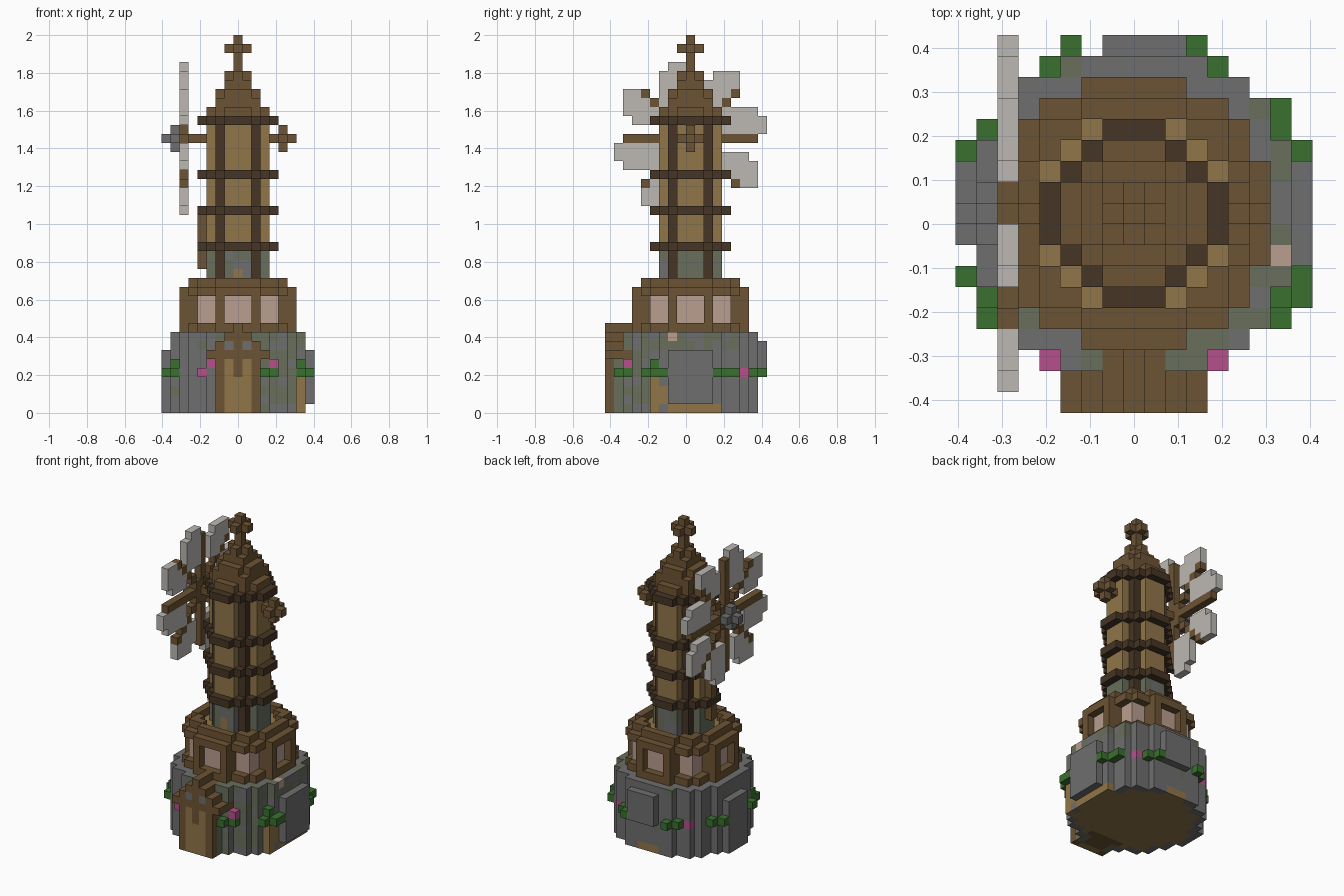
import bpy, bmesh, random
from mathutils import Vector

cube = bpy.data.objects.get("Cube")
if cube:
    bpy.data.objects.remove(cube)

random.seed(4)
V = 2 / 42            # block size
R = range


def srgb(c):
    return tuple((x / 255 / 12.92) if x < 11 else ((x / 255 + .055) / 1.055) ** 2.4 for x in c)


COLORS = {
    "wood": (108, 83, 51), "dark_timber": (70, 53, 36), "plaster": (145, 118, 73),
    "stone": (110, 110, 110), "mossy_stone": (104, 110, 92), "sailcloth": (188, 185, 180),
    "window_pink": (186, 157, 143), "leaf": (57, 112, 46), "blossom": (182, 80, 140),
}
MATS = {}
for name, rgb in COLORS.items():
    m = bpy.data.materials.new(name)
    m.use_nodes = True
    col = (*srgb(rgb), 1)
    m.diffuse_color = col
    bsdf = m.node_tree.nodes["Principled BSDF"]
    bsdf.inputs["Base Color"].default_value = col
    bsdf.inputs["Roughness"].default_value = 0.9
    MATS[name] = m
ORDER = list(COLORS)

grid = {}             # block -> (part, colour)


def put(part, color, cells):
    for c in cells:
        grid[tuple(c)] = (part, color(*c) if callable(color) else color)


def disc(r2, ks, hole=-1):
    return [(i, j, k) for k in ks for i in R(-9, 10) for j in R(-9, 10)
            if hole < i * i + j * j <= r2]


def box(xs, ys, zs):
    return [(i, j, k) for i in xs for j in ys for k in zs]


def cross(i, j, k):
    return [(i, j, k), (i + 1, j, k), (i - 1, j, k), (i, j + 1, k),
            (i, j - 1, k), (i, j, k + 1), (i, j, k - 1)]


# Round stone base with mossy patches and bulging plates
def masonry(i, j, k):
    mossy = (i > 2 and j < -3) or (k > 6 and j < 0 and abs(i) < 5) or (k > 6 and i > 5)
    return "mossy_stone" if random.random() < (0.75 if mossy else 0.06) else "stone"


put("stone_base", masonry, disc(61, R(9)))
put("base_floor", "plaster", disc(50, [0]) + box([7], R(-2, 4), [0]))
put("stone_base", "plaster", box([6, 7], [-4], R(4)) + box([7], [-3, -2], [1, 2]))
put("stone_base", "window_pink", [(7, -2, 8)])
put("stone_plate", "stone", box([8], R(-2, 3), R(1, 7)))
put("stone_plate", "stone", box([-8], R(-1, 3), R(7)))
put("stone_plate", "stone", box(R(-1, 3), [8], R(4, 8)))

# Gabled porch with arched door
for i in R(-3, 4):
    a = abs(i)
    lo = 6 if a == 3 else 0
    put("porch", "wood", box([i], R(-9, -5), R(lo, 10 - a)))
put("porch", "mossy_stone", box([-2, 2], [-8, -7], R(6)))
put("porch_ridge", "wood", box([0], R(-9, -4), [9]))
put("door", "plaster", box([-1, 1], [-9], R(6)) + box([0], [-9], R(4)))
put("porch_window", "stone", box([-1, 1], [-9], [7]))

# Creeper and blossoms around the base
leaves = [(3, 8), (4, 7), (8, 3), (7, 4), (7, -4), (7, -5), (8, -3)]
for s in (-1, 1):
    put("creeper", "leaf", [(s * i, j, 4) for i, j in leaves])
    put("creeper", "leaf", [(s * 7, -4, 5)])
    put("blossoms", "blossom", [(s * 5, 6, 4)])
put("creeper", "leaf", [(7, 5, 4), (8, -4, 4), (4, -7, 4), (3, -8, 4)])
put("blossoms", "blossom", [(-4, -7, 4), (-3, -7, 5), (4, -7, 5), (0, 7, 4)])

# Octagonal timber storey with recessed windows
put("storey_sill", "wood", disc(41, [9]))
put("storey_windows", "window_pink", disc(32, R(10, 13)))
put("storey_posts", "wood", [c for c in disc(41, R(10, 13), 28) if 2 in (abs(c[0]), abs(c[1]))])
put("storey_lintel", "wood", disc(41, [13]))
put("terrace_floor", "plaster", disc(20, [13]))
put("parapet", "wood", disc(32, [14], 20))


# Tower shaft, corner posts and ring bands
def shaft(i, j, k):
    if abs(i) == 2 and abs(j) == 2:
        return "dark_timber"
    if k < 18:
        return "mossy_stone" if abs(i) == 3 or random.random() < .4 else "stone"
    return "plaster"


put("tower", shaft, disc(10, R(14, 33)))
put("tower_door", "plaster", [(0, -3, 14), (0, -3, 15)])
for k in (18, 22, 26, 32):
    put("ring_band", "dark_timber", disc(17, [k], 7))
put("side_bracket", "wood", box([-4], [0], [16, 17, 19, 20, 21]))

# Stepped roof with finial
for r2, ks in ((10, [33]), (8, [34]), (5, [35]), (2, [36]), (1, [37]), (0, R(38, 42))):
    put("roof", "wood", disc(r2, ks))
put("finial", "wood", cross(0, 0, 40))

# Wheel: one quarter of the sails, turned four times
quarter = [(p, q) for p in (-1, -2, -3) for q in R(4, 9) if (p, q) != (-3, 8)]
quarter += [(-7, q) for q in R(3, 6)] + [(-6, q) for q in R(2, 6)]
quarter += [(-5, q) for q in R(2, 5)] + [(-4, 2), (-4, 3)]
spokes = [(0, t) for t in R(8)] + [(-t, t) for t in R(1, 6)]


def turned(pts):
    for _ in R(4):
        yield from ((-6, p, 30 + q) for p, q in pts)
        pts = [(q, -p) for p, q in pts]


put("sails", "sailcloth", turned(quarter))
put("spokes", "wood", turned(spokes))
put("axle", "wood", box([-5, -4], [0], [30]))
put("hub", "stone", [c for c in cross(-7, 0, 30) if c[0] < -6])
put("counterweight", "wood", cross(5, 0, 30))

# Build one object per part, keeping only exposed block faces
AXES = [(Vector(a), Vector(b), Vector(c)) for a, b, c in
        (((1, 0, 0), (0, 1, 0), (0, 0, 1)), ((0, 1, 0), (0, 0, 1), (1, 0, 0)),
         ((0, 0, 1), (1, 0, 0), (0, 1, 0)))]
parts = {}
for cell, (part, color) in grid.items():
    parts.setdefault(part, []).append((cell, color))

for part, blocks in parts.items():
    bm = bmesh.new()
    mesh = bpy.data.meshes.new(part)
    used = [n for n in ORDER if any(c == n for _, c in blocks)]
    for n in used:
        mesh.materials.append(MATS[n])
    for cell, color in blocks:
        mid = Vector(cell) + Vector((0, .5, .5))
        for n, u, w in AXES:
            for s in (1, -1):
                if tuple(int(x) for x in Vector(cell) + n * s) in grid:
                    continue
                corners = [mid + (n * s + u * a * s + w * b) / 2
                           for a, b in ((-1, -1), (1, -1), (1, 1), (-1, 1))]
                f = bm.faces.new([bm.verts.new(p * V) for p in corners])
                f.material_index = used.index(color)
    if bm.faces:
        bmesh.ops.remove_doubles(bm, verts=bm.verts[:], dist=V / 100)
        bm.to_mesh(mesh)
        bpy.context.collection.objects.link(bpy.data.objects.new(part, mesh))
    bm.free()
